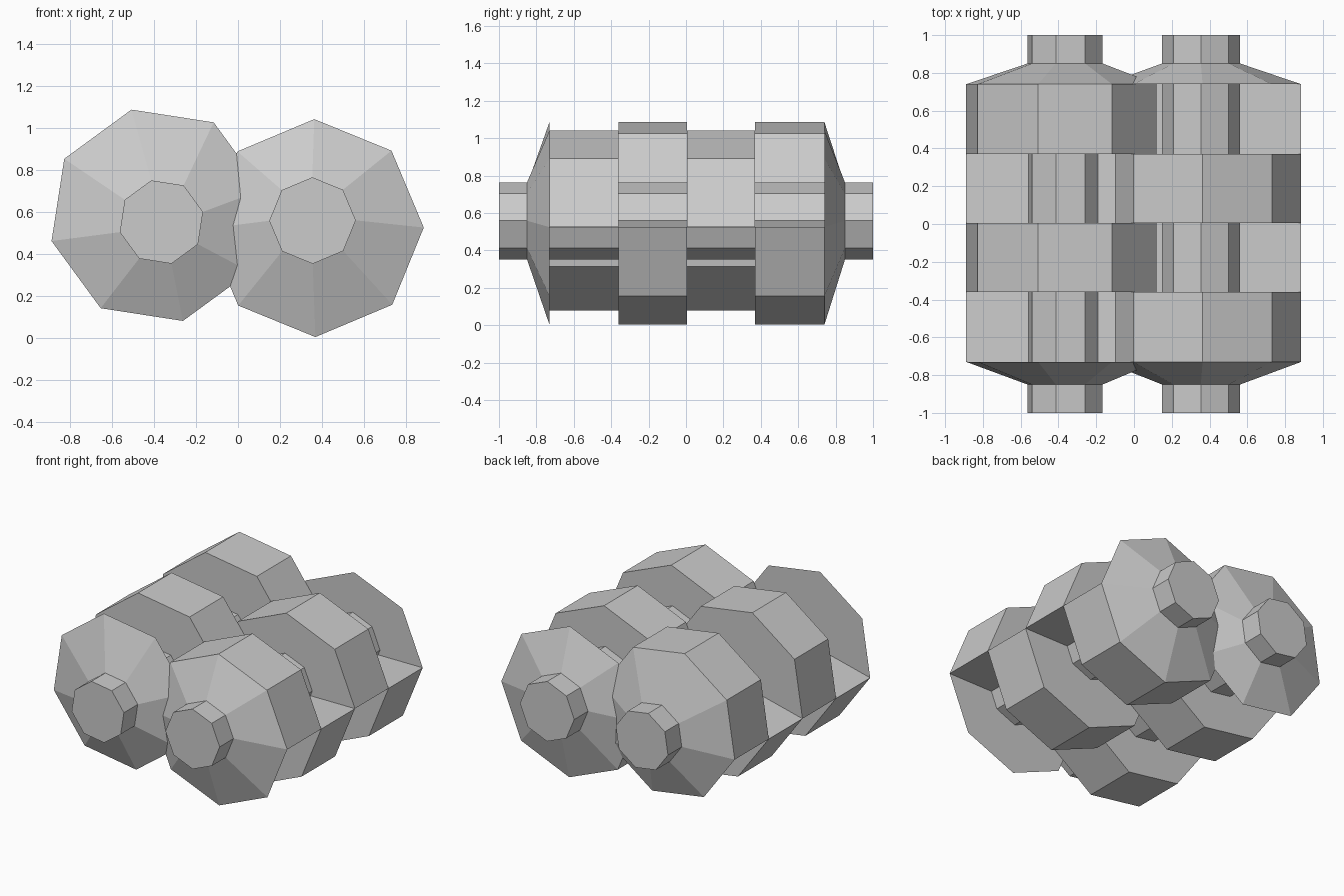
import bpy, bmesh, math

if "Cube" in bpy.data.objects:
    bpy.data.objects.remove(bpy.data.objects["Cube"])


def ring(cx, cz, r, start, first=0, count=8):
    """Points on an octagon in the xz plane, or a run of its corners."""
    angles = [math.radians(start + 45 * (first + i)) for i in range(count)]
    return [(cx + r * math.cos(a), cz + r * math.sin(a)) for a in angles]


def loft(name, ring_a, ya, ring_b, yb):
    """Closed solid between two rings with the same number of points."""
    bm = bmesh.new()
    a = [bm.verts.new((x, ya, z)) for x, z in ring_a]
    b = [bm.verts.new((x, yb, z)) for x, z in ring_b]
    n = len(a)
    bm.faces.new(a)
    bm.faces.new(b)
    for i in range(n):
        j = (i + 1) % n
        bm.faces.new((a[i], a[j], b[j], b[i]))
    bmesh.ops.recalc_face_normals(bm, faces=bm.faces)
    mesh = bpy.data.meshes.new(name)
    bm.to_mesh(mesh)
    bm.free()
    obj = bpy.data.objects.new(name, mesh)
    bpy.context.collection.objects.link(obj)


STATIONS = [-0.73, -0.36, 0.005, 0.37, 0.74]   # section borders along y

# side, drum centre, drum radius, shaft centre, shaft radius, turn, upper-half parity
ROLLERS = [
    ("left", (-0.385, 0.583), 0.518, (-0.365, 0.551), 0.204, 13.7, 1),
    ("right", (0.366, 0.522), 0.519, (0.355, 0.558), 0.206, 0.3, 0),
]

for side, drum, R, shaft, r, turn, parity in ROLLERS:
    big = ring(*drum, R, turn)
    small = ring(*shaft, r, turn)

    # core shaft running the full length
    loft(side + "_shaft", small, -1, small, 1)

    # tapered end caps
    loft(side + "_front_cap", small, -0.85, big, -0.73)
    loft(side + "_back_cap", big, 0.74, small, 0.85)

    # half drums alternating between upper and lower side
    for i in range(4):
        upper = i % 2 == parity
        half = ring(*drum, R, turn, 0 if upper else 4, 5)
        name = f"{side}_{'upper' if upper else 'lower'}_half_drum_{i}"
        loft(name, half, STATIONS[i], half, STATIONS[i + 1])
